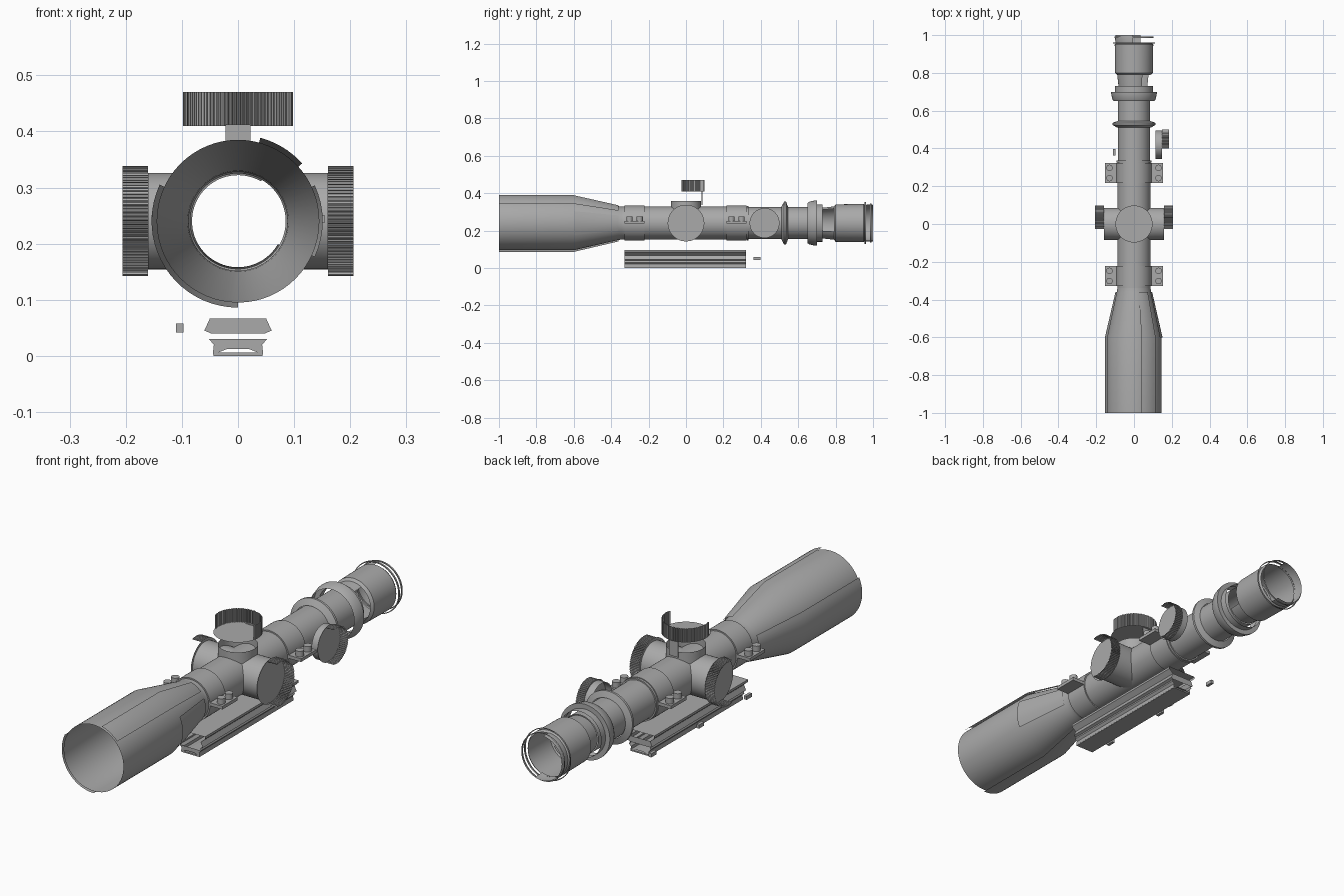
import bpy, bmesh
from math import sin, cos, radians, sqrt, pi
from mathutils import Matrix, Vector

cube = bpy.data.objects.get("Cube")
if cube:
    bpy.data.objects.remove(cube, do_unlink=True)

AXIS_Z = 0.24      # height of the optical axis
TUBE_R = 0.088

metal = bpy.data.materials.new("grey_metal")
metal.use_nodes = True
GREY = (0.4, 0.4, 0.4, 1)
metal.diffuse_color = GREY
metal.node_tree.nodes["Principled BSDF"].inputs["Base Color"].default_value = GREY


def finish(name, bm, matrix=Matrix(), smooth=True):
    """Turn a bmesh into a named, shaded object."""
    bm.transform(matrix)
    mesh = bpy.data.meshes.new(name)
    bm.to_mesh(mesh)
    bm.free()
    mesh.materials.append(metal)
    obj = bpy.data.objects.new(name, mesh)
    bpy.context.collection.objects.link(obj)
    if smooth:
        bpy.ops.object.select_all(action='DESELECT')
        obj.select_set(True)
        bpy.context.view_layer.objects.active = obj
        bpy.ops.object.shade_smooth_by_angle(angle=radians(30))
    return obj


def grid(bm, rows, closed=False):
    """Skin neighbouring rows of points with quads."""
    rows = [[bm.verts.new(p) for p in row] for row in rows]
    if closed:
        rows.append(rows[0])
    for a, b in zip(rows, rows[1:]):
        for i in range(len(a) - 1):
            bm.faces.new((a[i], a[i + 1], b[i + 1], b[i]))


def lathe(name, profile, start=0, end=360, steps=64):
    """Spin (y, radius) points round the optical axis; 0 is +x, 90 is up."""
    full = end - start == 360
    count = steps if full else max(3, int(steps * (end - start) / 360)) + 1
    span = steps if full else count - 1
    rows = []
    for i in range(count):
        a = radians(start + (end - start) * i / span)
        rows.append([(r * cos(a), y, AXIS_Z + r * sin(a)) for y, r in profile])
    bm = bmesh.new()
    grid(bm, rows, full)
    return finish(name, bm)


def box(name, centre, size):
    bm = bmesh.new()
    bmesh.ops.create_cube(bm, size=1)
    bm.transform(Matrix.Translation(centre) @ Matrix.Diagonal((*size, 1)))
    return finish(name, bm, smooth=False)


def cylinder(name, radius, depth, matrix, sides=24):
    bm = bmesh.new()
    bmesh.ops.create_cone(bm, cap_ends=True, segments=sides, radius1=radius,
                          radius2=radius, depth=depth)
    return finish(name, bm, matrix)


def knob(name, radius, depth, matrix, start=-15, end=195, teeth=50):
    """Base disc with an open knurled wall on its rear side."""
    bm = bmesh.new()
    bmesh.ops.create_circle(bm, cap_ends=True, radius=radius, segments=48)
    rows = []
    for i in range(teeth * 4 + 1):
        a = radians(start + (end - start) * i / (teeth * 4))
        r = radius if i % 4 < 2 else radius * 0.95
        rows.append([(r * cos(a), r * sin(a), 0), (r * cos(a), r * sin(a), depth)])
    grid(bm, rows)
    return finish(name, bm, matrix, smooth=False)


def stem(name, radius, top, matrix, bottom=None, steps=48):
    """Round boss whose foot follows the main tube."""
    rows = []
    for i in range(steps):
        a = 2 * pi * i / steps
        x, y = radius * cos(a), radius * sin(a)
        foot = sqrt(max(TUBE_R ** 2 - x * x, 0)) if bottom is None else bottom
        rows.append([(x, y, foot), (x, y, top)])
    bm = bmesh.new()
    grid(bm, rows, True)
    return finish(name, bm, matrix)


# Main body: objective bell, tube and eyepiece
lathe("objective_bell", [(-1, .145), (-.6, .145), (-.36, .09), (-.34, TUBE_R)])
lathe("main_tube", [(-.35, TUBE_R), (.33, TUBE_R), (.335, .085), (.73, .085)])
lathe("eyepiece_neck", [(.73, .082), (.8, .09)], 60, 330)
lathe("eyepiece", [(.79, .088), (.8, .1), (.95, .102), (.96, .095)])
lathe("eyepiece_end", [(.95, .096), (.975, .1), (1, .098)], 95, 290)
lathe("eyepiece_hoop", [(.955, .108), (.955, .112), (.962, .112)])
lathe("end_hoop", [(.985, .1), (.985, .104), (.992, .104)])

# Outer shell panels of the objective
for i, (a, b) in enumerate([(42, 75), (155, 270)]):
    lathe(f"objective_panel_{i}", [(-1, .154), (-.6, .154), (-.36, .098)], a, b)
lathe("bell_side_panel", [(-.6, .151), (-.36, .096)], -25, 25)

# Raised collars in front of the eyepiece
lathe("thin_collar", [(.51, .088), (.525, .115), (.535, .115), (.545, .088)])
lathe("power_collar", [(.65, .108), (.66, .114), (.69, .121), (.7, .121), (.7, .1),
                       (.73, .1)])
lathe("tube_seam", [(.325, .088), (.325, .092), (.335, .092), (.335, .086)])

# Mount rings with ears and screws
for label, y in (("front", -.275), ("rear", .27)):
    lathe(label + "_ring", [(y - .053, TUBE_R), (y - .053, .094),
                            (y + .053, .094), (y + .053, TUBE_R)])
    for side in (-1, 1):
        box(f"{label}_ring_ear", (side * .123, y, .244), (.062, .106, .014))
        for dy in (-.027, .027):
            place = Matrix.Translation((side * .13, y + dy, .262))
            cylinder(f"{label}_ring_screw", .017, .026, place, 16)

# Turrets: top, both sides, and the rear side dial
axis = Matrix.Translation((0, 0, AXIS_Z))
right_way = axis @ Matrix.Rotation(pi / 2, 4, 'Y')
left_way = axis @ Matrix.Rotation(-pi / 2, 4, 'Y')
stem("top_boss", .08, .118, axis)
box("top_post", (0, .085, .375), (.044, .004, .075))
knob("top_knob", .098, .06, Matrix.Translation((0, 0, .41)))
for label, turn in (("left", right_way), ("right", left_way)):
    stem(label + "_boss", .086, .16, turn)
    knob(label + "_knob", .098, .046, turn @ Matrix.Translation((0, 0, .16)))
dial = Matrix.Translation((0, .42, 0)) @ right_way
stem("dial_boss", .075, .148, dial, bottom=.115)
knob("dial_knob", .08, .037, dial @ Matrix.Translation((0, 0, .148)), teeth=36)

# Dovetail rail under the scope: mirrored half section swept along y
half = [(.07, .095), (.07, .085), (.05, .067), (.06, .045), (.048, .04),
        (.052, .03), (.043, .02), (.045, .002), (.02, .012)]
section = half + [(-x, z) for x, z in reversed(half)]
bm = bmesh.new()
grid(bm, [[(x, y, z) for y in (-.33, .32)] for x, z in section], True)
for y, part in ((.32, half[2:5]), (-.33, half[5:])):
    loop = part + [(-x, z) for x, z in reversed(part)]
    bm.faces.new([bm.verts.new((x, y, z)) for x, z in loop])
finish("dovetail_rail", bm, smooth=False)

# Clamp bolts along the rail's side
for y in (-.28, .05, .38):
    box("clamp_bolt", (-.104, y, .05), (.013, .036, .016))
box("lowest_lip", (0, -.005, .003), (.088, .65, .006))
